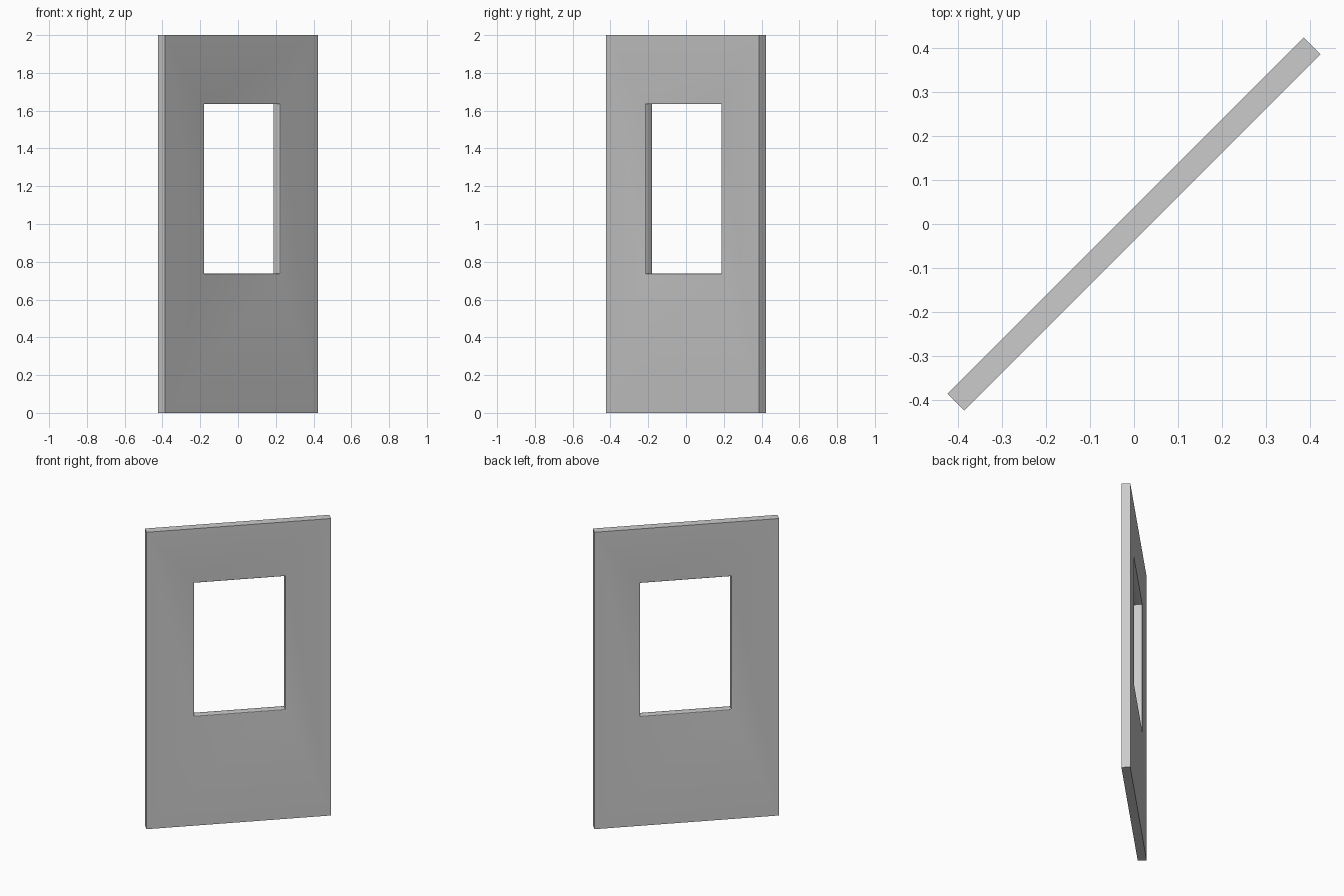
import bpy, bmesh, math

if "Cube" in bpy.data.objects:
    bpy.data.objects.remove(bpy.data.objects["Cube"])

HALF_LEN, HALF_THICK, HEIGHT = 0.572, 0.0272, 2.0
HOLE = (-0.277, 0.288, 0.737, 1.634)   # left, right, bottom, top
EASE = 0.006                           # softened rim of the opening


def ring(bm, rect, y, grow=0.0):
    """Rectangular loop of four vertices at depth y."""
    l, r, b, t = rect
    l, r, b, t = l - grow, r + grow, b - grow, t + grow
    return [bm.verts.new((x, y, z)) for x, z in ((l, b), (r, b), (r, t), (l, t))]


bm = bmesh.new()
outer = (-HALF_LEN, HALF_LEN, 0.0, HEIGHT)
T = HALF_THICK

# Cross-section swept around the frame: outside, front, opening, back
rings = [ring(bm, outer, T), ring(bm, outer, -T)]
steps = 3
for side in (-1, 1):
    arc = []
    for i in range(steps + 1):
        a = math.pi / 2 * i / steps
        arc.append((side * (T - EASE + EASE * math.cos(a)), EASE * (1 - math.sin(a))))
    for y, grow in (arc if side < 0 else reversed(arc)):
        rings.append(ring(bm, HOLE, y, grow))

for a, b in zip(rings, rings[1:] + rings[:1]):
    for i in range(4):
        j = (i + 1) % 4
        bm.faces.new((a[i], a[j], b[j], b[i]))
bmesh.ops.recalc_face_normals(bm, faces=bm.faces)

mesh = bpy.data.meshes.new("wall_panel")
bm.to_mesh(mesh)
bm.free()

# Panel stands diagonally
panel = bpy.data.objects.new("wall_panel", mesh)
bpy.context.collection.objects.link(panel)
panel.rotation_euler.z = math.radians(45)
bpy.context.view_layer.objects.active = panel
panel.select_set(True)
bpy.ops.object.shade_smooth_by_angle(angle=math.radians(35))
